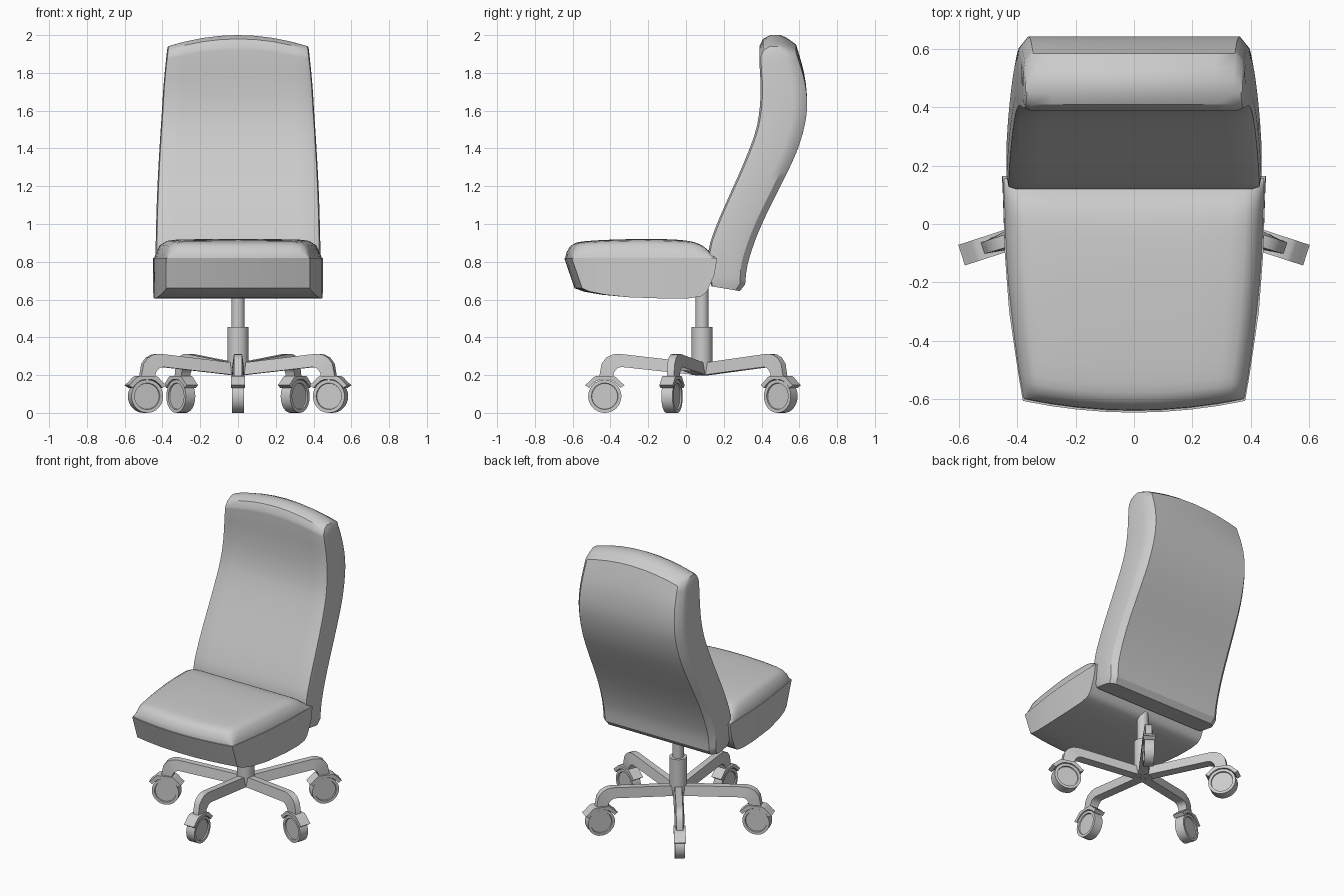
import bpy, bmesh, math
from mathutils import Matrix, Vector

if "Cube" in bpy.data.objects:
    bpy.data.objects.remove(bpy.data.objects["Cube"])

CY = 0.085  # y of the column axis


def finish(name, bm, angle=35):
    bmesh.ops.recalc_face_normals(bm, faces=bm.faces[:])
    me = bpy.data.meshes.new(name)
    bm.to_mesh(me)
    bm.free()
    ob = bpy.data.objects.new(name, me)
    bpy.context.collection.objects.link(ob)
    bpy.ops.object.select_all(action='DESELECT')
    ob.select_set(True)
    bpy.context.view_layer.objects.active = ob
    bpy.ops.object.shade_smooth_by_angle(angle=math.radians(angle))
    return ob


def catmull(secs, n):
    """Insert n-1 smooth in-between sections per span."""
    out = []
    for i in range(len(secs) - 1):
        p = [secs[max(0, min(len(secs) - 1, i + k))] for k in (-1, 0, 1, 2)]
        for j in range(n):
            t = j / n
            out.append([0.5 * (2 * b + (c - a) * t + (2 * a - 5 * b + 4 * c - d) * t * t
                               + (3 * b - a - 3 * c + d) * t ** 3) for a, b, c, d in zip(*p)])
    return out + [secs[-1]]


def loft(name, secs, half_a, half_b, angle=35):
    """Sections: (y0, z0, y1, z1, half width, edge dy, edge dz).
    half_a / half_b: right halves (u, t) of the two sides of the cross-section."""
    row_a, row_b = ([(-u, t) for u, t in reversed(h[1:])] + h for h in (half_a, half_b))
    bm = bmesh.new()
    rings = []
    for y0, z0, y1, z1, w, dy, dz in secs:
        rings.append([bm.verts.new((u * w, y0 + (y1 - y0) * t + dy * u * u,
                                    z0 + (z1 - z0) * t + dz * u * u))
                      for u, t in row_a + row_b[::-1]])
    n = len(rings[0])
    for p, q in zip(rings, rings[1:]):
        for i in range(n):
            j = (i + 1) % n
            bm.faces.new((p[i], p[j], q[j], q[i]))
    for r in (rings[0], rings[-1]):
        for i in range(n // 2 - 1):
            bm.faces.new((r[i], r[i + 1], r[n - 2 - i], r[n - 1 - i]))
    return finish(name, bm, angle)


def cylinder(name, r, z0, z1):
    bm = bmesh.new()
    bmesh.ops.create_cone(bm, cap_ends=True, segments=32, radius1=r, radius2=r, depth=z1 - z0,
                          matrix=Matrix.Translation((0, CY, (z0 + z1) / 2)))
    return finish(name, bm)


# Seat shell: front to back, bottom point / seam point
shell = [
    (-0.590, 0.660, -0.645, 0.82, 0.380, 0.04, 0),
    (-0.540, 0.642, -0.560, 0.82, 0.393, 0.03, 0),
    (-0.450, 0.626, -0.450, 0.82, 0.408, 0.02, 0),
    (-0.300, 0.612, -0.300, 0.82, 0.427, 0, 0),
    (-0.100, 0.605, -0.100, 0.82, 0.442, 0, 0),
    (0.020, 0.607, 0.040, 0.82, 0.446, 0, 0),
    (0.080, 0.617, 0.110, 0.82, 0.448, 0, 0),
    (0.110, 0.640, 0.150, 0.82, 0.449, 0, 0),
    (0.150, 0.730, 0.165, 0.82, 0.451, 0, 0),
]
loft("seat_shell", shell,
     [(0, 0), (.25, 0), (.5, 0), (.75, 0), (1, 0)],
     [(0, 1), (.25, 1), (.5, 1), (.75, 1), (1, 1)])

# Seat cushion: seam point / top point
cushion = [
    (-0.638, 0.82, -0.636, 0.840, 0.376, 0.04, 0),
    (-0.625, 0.82, -0.620, 0.872, 0.379, 0.04, 0),
    (-0.600, 0.82, -0.595, 0.895, 0.383, 0.04, 0),
    (-0.550, 0.82, -0.545, 0.908, 0.391, 0.03, -.003),
    (-0.400, 0.82, -0.400, 0.917, 0.410, 0.01, -.006),
    (-0.200, 0.82, -0.200, 0.921, 0.431, 0, -.006),
    (-0.050, 0.82, -0.050, 0.917, 0.440, 0, -.006),
    (0.050, 0.82, 0.040, 0.905, 0.442, 0, 0),
    (0.110, 0.82, 0.095, 0.880, 0.444, 0, 0),
    (0.155, 0.82, 0.140, 0.840, 0.445, 0, 0),
]
loft("seat_cushion", catmull(cushion, 2),
     [(0, 0), (.25, 0), (.5, 0), (.75, 0), (.85, 0), (.92, 0), (1, 0)],
     [(0, 1), (.25, 1), (.5, 1), (.75, 1), (.86, .95), (.94, .75), (.99, .2)], 50)

# Backrest: bottom to top, front point / back point
back = [
    (0.135, 0.670, 0.285, 0.645, 0.425, 0, 0),
    (0.127, 0.700, 0.313, 0.680, 0.432, 0, 0),
    (0.120, 0.860, 0.325, 0.780, 0.436, 0, 0),
    (0.160, 0.990, 0.365, 0.910, 0.434, 0, 0),
    (0.220, 1.130, 0.425, 1.050, 0.430, 0, 0),
    (0.300, 1.310, 0.505, 1.210, 0.422, 0, 0),
    (0.365, 1.480, 0.585, 1.380, 0.412, 0, 0),
    (0.390, 1.610, 0.630, 1.530, 0.403, 0, 0),
    (0.395, 1.740, 0.641, 1.660, 0.396, 0, -.015),
    (0.390, 1.860, 0.625, 1.800, 0.387, 0, -.035),
    (0.388, 1.940, 0.583, 1.950, 0.379, 0, -.055),
]
top = [(0.408, 1.980, 0.535, 1.985, 0.375, 0, -.06),
       (0.445, 2.000, 0.500, 2.000, 0.371, 0, -.06)]
loft("backrest", back[:1] + catmull(back[1:], 3) + top,
     [(0, 0), (.25, 0), (.5, 0), (.75, 0), (.93, 0), (.985, .04), (1, .2)],
     [(0, 1), (.25, 1), (.5, 1), (.75, 1), (.91, 1), (.985, .85), (1, .7)], 32)

# Gas column
cylinder("column_lower", 0.055, 0.20, 0.455)
cylinder("column_upper", 0.035, 0.44, 0.68)


def wheel(name):
    bm = bmesh.new()
    bmesh.ops.create_cone(bm, cap_ends=True, segments=32, radius1=0.088, radius2=0.088, depth=0.062,
                          matrix=Matrix.Translation((0, -0.43, 0.088)) @ Matrix.Rotation(math.pi / 2, 4, 'Y'))
    caps = [f for f in bm.faces if len(f.verts) > 4]
    bmesh.ops.inset_individual(bm, faces=caps, thickness=0.018)
    bmesh.ops.inset_individual(bm, faces=caps, thickness=0.002, depth=-0.008)
    return finish(name, bm)


def hood(name):
    outer = [(-.105, .147), (-.088, .160), (-.06, .188), (-.045, .196)]
    inner = [(-.083, .132), (-.07, .148), (-.045, .168), (-.02, .178)]
    outer += [(-y, z) for y, z in outer[::-1]]
    inner += [(-y, z) for y, z in inner[::-1]]
    bm = bmesh.new()
    rows = [[bm.verts.new((x, -0.43 + y, z)) for y, z in outer + inner[::-1]] for x in (-.037, .037)]
    n = len(rows[0])
    for i in range(n):
        j = (i + 1) % n
        bm.faces.new((rows[0][i], rows[0][j], rows[1][j], rows[1][i]))
    for r in rows:
        for i in range(n // 2 - 1):
            bm.faces.new((r[i], r[i + 1], r[n - 2 - i], r[n - 1 - i]))
    return finish(name, bm)


# Five-star base: radius and height of underside / top side, half width
arm = [(0, .197, 0, .262, .032), (.425, .243, .44, .313, .031), (.445, .238, .475, .309, .031),
       (.458, .227, .508, .292, .031), (.468, .21, .532, .26, .030), (.472, .185, .545, .188, .029)]
arm = [(CY - r0, z0, CY - r1, z1, w, 0, 0) for r0, z0, r1, z1, w in arm]
for k in range(5):
    turn = (Matrix.Translation((0, CY, 0)) @ Matrix.Rotation(k * math.tau / 5, 4, 'Z')
            @ Matrix.Translation((0, -CY, 0)))
    parts = [loft(f"base_leg_{k}", arm, [(0, 0), (1, 0)], [(0, 1), (.68, 1)]),
             wheel(f"caster_wheel_{k}"), hood(f"caster_hood_{k}")]
    for ob in parts:
        ob.matrix_world = turn
